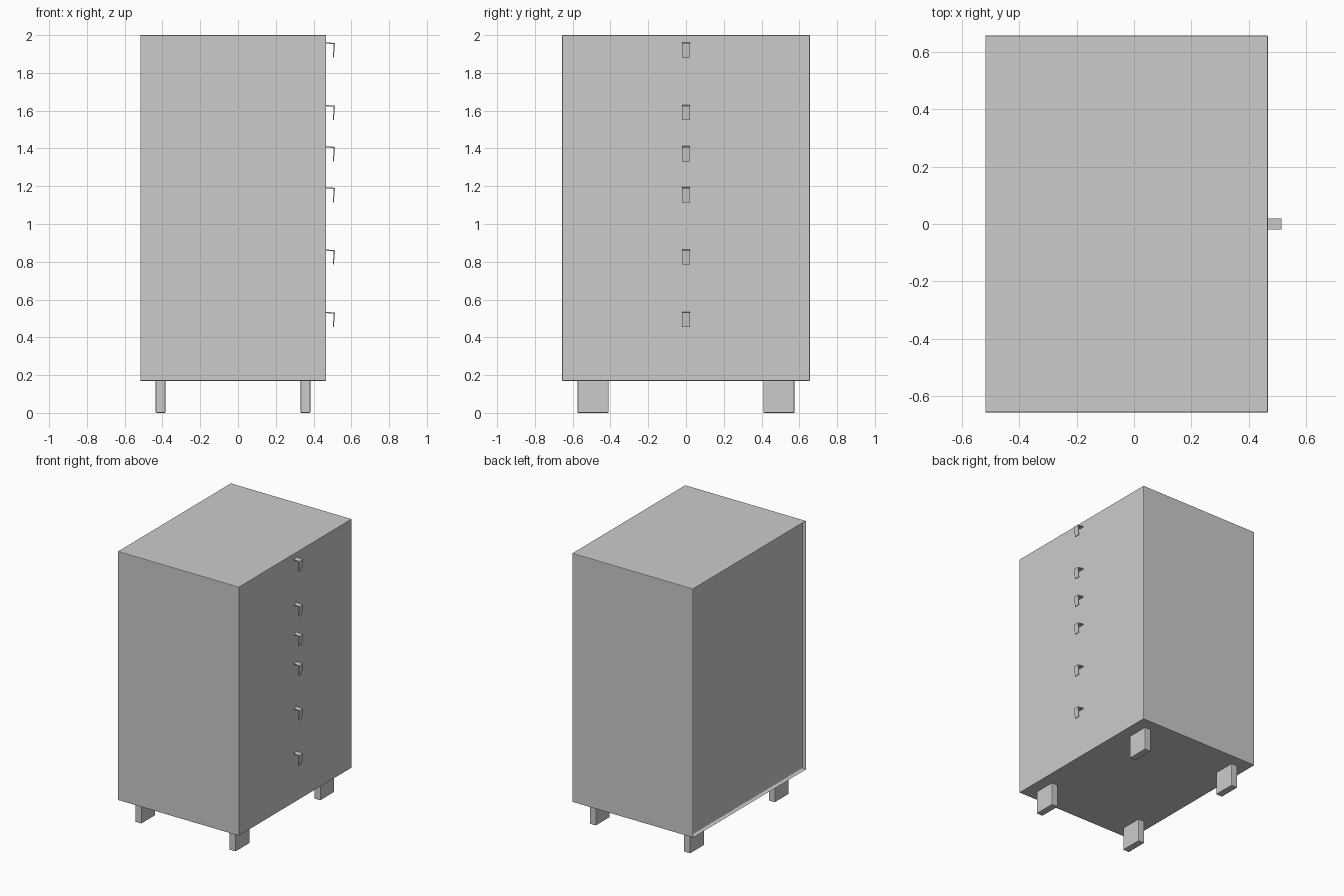
import bpy
import bmesh
from mathutils import Vector

old = bpy.data.objects.get("Cube")
if old:
    bpy.data.objects.remove(old, do_unlink=True)

GREY = (0.6, 0.6, 0.6, 1.0)
grey = bpy.data.materials.new("plain grey")
grey.use_nodes = True
grey.diffuse_color = GREY
grey.node_tree.nodes["Principled BSDF"].inputs["Base Color"].default_value = GREY


def finish(name, bm, bevel=0.0):
    """Turn a bmesh into a named grey object with optional softened edges."""
    bmesh.ops.recalc_face_normals(bm, faces=bm.faces)
    mesh = bpy.data.meshes.new(name)
    bm.to_mesh(mesh)
    bm.free()
    mesh.materials.append(grey)
    obj = bpy.data.objects.new(name, mesh)
    bpy.context.collection.objects.link(obj)
    if bevel:
        mod = obj.modifiers.new("soft edges", "BEVEL")
        mod.width = bevel
        mod.segments = 2
    return obj


def box(low, high):
    low, high = Vector(low), Vector(high)
    bm = bmesh.new()
    bmesh.ops.create_cube(bm, size=1)
    bmesh.ops.scale(bm, vec=high - low, verts=bm.verts)
    bmesh.ops.translate(bm, vec=(low + high) / 2, verts=bm.verts)
    return bm


# Cabinet body with a recessed panel on the side opposite the handles
body = box((-0.518, -0.656, 0.17), (0.466, 0.656, 2.0))
panel = min(body.faces, key=lambda f: f.calc_center_median().x)
bmesh.ops.inset_region(body, faces=[panel], thickness=0.012)
bmesh.ops.translate(body, vec=(0.025, 0, 0), verts=panel.verts)
finish("cabinet_body", body, 0.003)

# Four board legs
for row, x in (("back", -0.41), ("front", 0.357)):
    for side, y in (("right", -0.492), ("left", 0.492)):
        leg = box((x - 0.026, y - 0.082, 0), (x + 0.026, y + 0.082, 0.172))
        finish(f"{row}_{side}_leg", leg, 0.005)

# Bent-plate drawer pulls, extruded from a hook profile
HOOK = [(0.464, 0), (0.514, -0.004), (0.507, -0.08),
        (0.502, -0.08), (0.507, -0.01), (0.464, -0.006)]
for i, z in enumerate((0.535, 0.865, 1.195, 1.412, 1.63, 1.962)):
    bm = bmesh.new()
    side = bm.faces.new([bm.verts.new((x, -0.02, z + dz)) for x, dz in HOOK])
    ext = bmesh.ops.extrude_face_region(bm, geom=[side])
    moved = [v for v in ext["geom"] if isinstance(v, bmesh.types.BMVert)]
    bmesh.ops.translate(bm, vec=(0, 0.04, 0), verts=moved)
    finish(f"drawer_pull_{i + 1}", bm)
